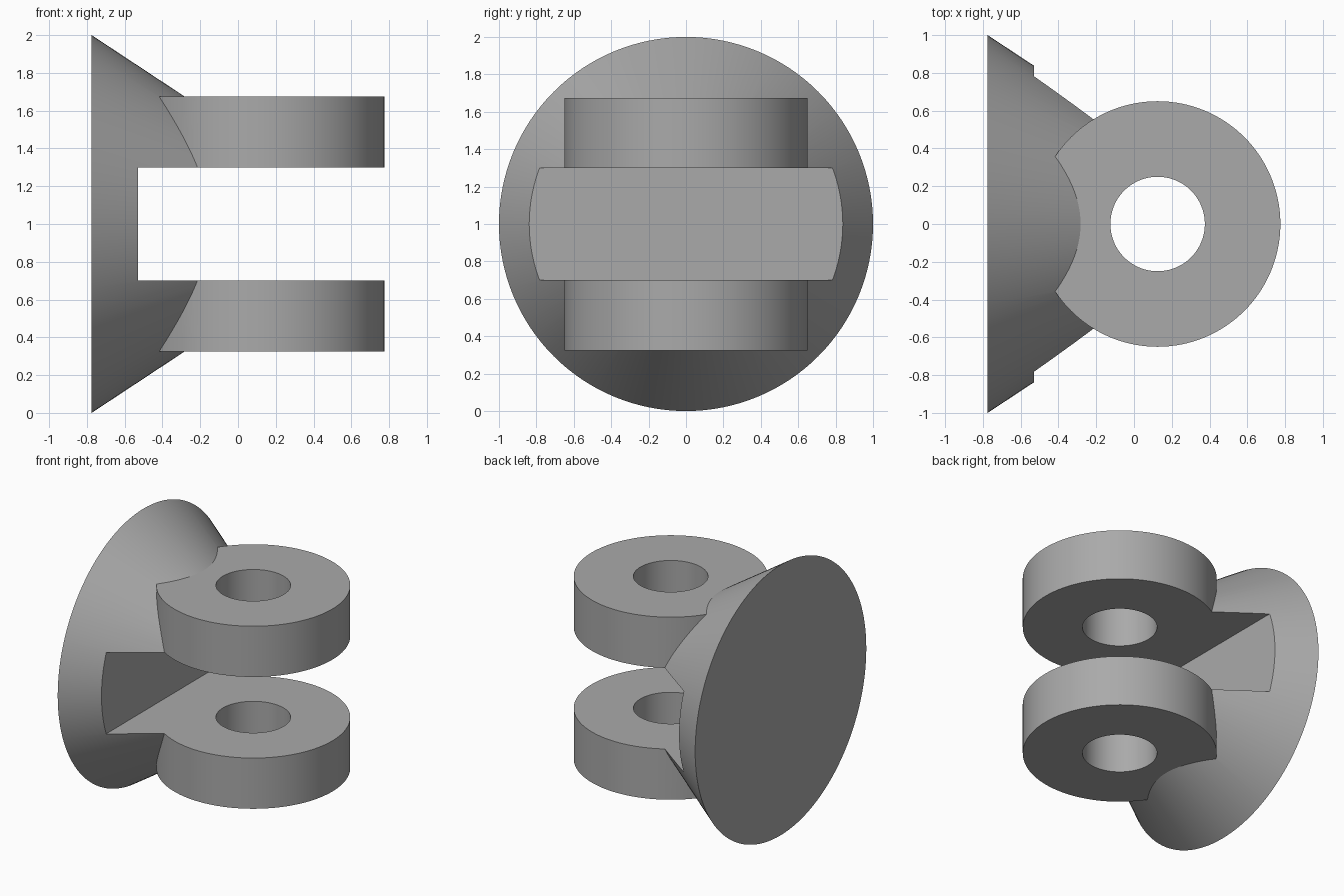
import bpy
import math

cube = bpy.data.objects.get("Cube")
if cube:
    bpy.data.objects.remove(cube, do_unlink=True)

grey = bpy.data.materials.new("plain grey")
grey.use_nodes = True
colour = (0.4, 0.4, 0.4, 1)
grey.diffuse_color = colour
grey.node_tree.nodes["Principled BSDF"].inputs["Base Color"].default_value = colour

BACK = -0.775      # flat face of the flange
EYE_X = 0.125      # axis of the pin hole
SLOPE = 0.66       # radius lost per unit along the cone
SIDES = 128


def finish(name):
    obj = bpy.context.object
    obj.name = name
    obj.data.materials.append(grey)
    return obj


def cylinder(name, radius, height):
    bpy.ops.mesh.primitive_cylinder_add(vertices=SIDES, radius=radius, depth=height,
                                        location=(EYE_X, 0, 1))
    return finish(name)


def combine(body, tool, operation):
    tool.hide_render = True
    mod = body.modifiers.new(tool.name, 'BOOLEAN')
    mod.operation = operation
    mod.solver = 'EXACT'
    mod.object = tool
    bpy.context.view_layer.objects.active = body
    bpy.ops.object.modifier_apply(modifier=mod.name)
    bpy.data.objects.remove(tool, do_unlink=True)


# Conical flange, pointing along +x
tip = 0.2
length = (1 - tip) / SLOPE
bpy.ops.mesh.primitive_cone_add(vertices=SIDES, radius1=1, radius2=tip, depth=length,
                                location=(BACK + length / 2, 0, 1),
                                rotation=(0, math.pi / 2, 0))
clevis = finish("clevis_bracket")

# Round eye, later split into two lugs
combine(clevis, cylinder("eye", 0.65, 1.35), 'UNION')

# Slot between the lugs
bpy.ops.mesh.primitive_cube_add(size=1, location=(-0.53 + 1, 0, 1))
slot = finish("slot_cutter")
slot.scale = (2, 3, 0.6)
bpy.context.view_layer.update()
combine(clevis, slot, 'DIFFERENCE')

# Pin hole through both lugs
combine(clevis, cylinder("pin_hole_cutter", 0.25, 3), 'DIFFERENCE')

# Smooth round walls with crisp edges
bpy.ops.object.select_all(action='DESELECT')
clevis.select_set(True)
bpy.context.view_layer.objects.active = clevis
bpy.ops.object.shade_smooth_by_angle(angle=math.radians(25))
